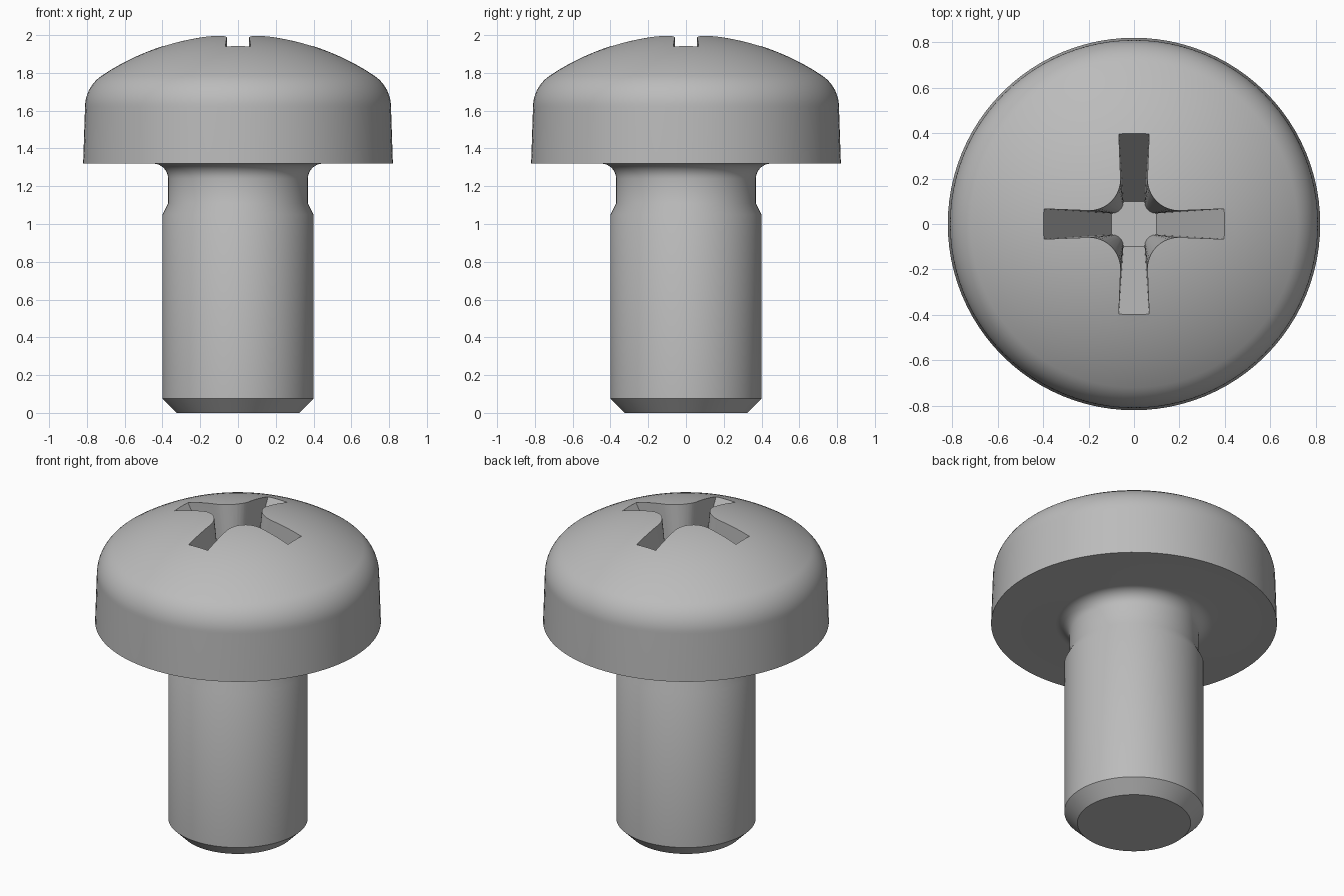
import bpy, bmesh, math

if "Cube" in bpy.data.objects:
    bpy.data.objects.remove(bpy.data.objects["Cube"])

SEG = 96
steel = bpy.data.materials.new("grey_steel")
steel.diffuse_color = (0.5, 0.5, 0.5, 1)
steel.use_nodes = True
steel.node_tree.nodes["Principled BSDF"].inputs["Base Color"].default_value = steel.diffuse_color


def make_object(name, bm):
    bmesh.ops.recalc_face_normals(bm, faces=bm.faces)
    mesh = bpy.data.meshes.new(name)
    bm.to_mesh(mesh)
    bm.free()
    obj = bpy.data.objects.new(name, mesh)
    bpy.context.collection.objects.link(obj)
    return obj


def loft(bm, rings):
    """Skin closed rings of equal point count and cap both ends."""
    rows = [[bm.verts.new(p) for p in ring] for ring in rings]
    n = len(rows[0])
    for a, b in zip(rows, rows[1:]):
        for i in range(n):
            j = (i + 1) % n
            bm.faces.new((a[i], a[j], b[j], b[i]))
    bm.faces.new(rows[0])
    bm.faces.new(rows[-1])


def circle(r, z):
    return [(r * math.cos(t), r * math.sin(t), z)
            for t in (2 * math.pi * i / SEG for i in range(SEG))]


# Screw profile: chamfered tip, shank, relieved neck
profile = [(0.325, 0), (0.4, 0.075), (0.4, 1.05), (0.37, 1.11), (0.37, 1.24)]
# Fillet under the head
for i in range(1, 9):
    a = math.pi / 2 * i / 8
    profile.append((0.45 - 0.08 * math.cos(a), 1.24 + 0.08 * math.sin(a)))
# Head side with slight draft
profile.append((0.82, 1.32))
# Rounded shoulder
dome_angle = math.asin(0.714 / 1.3)
for i in range(13):
    a = math.pi / 2 + (dome_angle - math.pi / 2) * i / 12
    profile.append((0.61 + 0.2 * math.sin(a), 1.619 + 0.2 * math.cos(a)))
# Shallow dome
for i in range(1, 15):
    a = dome_angle * (1 - i / 15)
    profile.append((1.3 * math.sin(a), 0.704 + 1.3 * math.cos(a)))

bm = bmesh.new()
loft(bm, [circle(r, z) for r, z in profile])
screw = make_object("screw", bm)


# Tapered cross recess with rounded inner corners
def cross(z):
    t = (z - 1.44) / (1.945 - 1.44)
    length = 0.1 + 0.3 * t
    w = 0.047 + 0.02 * t
    root = 0.047 + 0.011 * t
    r = 0.05 + 0.08 * t
    quarter = [(length, -w), (length, w)]
    for i in range(11):
        a = -math.pi / 2 - math.pi / 2 * i / 10
        quarter.append((root + r + r * math.cos(a), root + r + r * math.sin(a)))
    points = []
    for k in range(4):
        c, s = ((1, 0), (0, 1), (-1, 0), (0, -1))[k]
        points += [(x * c - y * s, x * s + y * c, z) for x, y in quarter]
    return points


bm = bmesh.new()
loft(bm, [cross(1.44), cross(2.06)])
cutter = make_object("recess_cutter", bm)
cutter.hide_render = True

cut = screw.modifiers.new("cross_recess", "BOOLEAN")
cut.operation = "DIFFERENCE"
cut.object = cutter
cut.solver = "EXACT"

# Bake the cut, then shade smooth while keeping edges sharp
bpy.context.view_layer.update()
graph = bpy.context.evaluated_depsgraph_get()
mesh = bpy.data.meshes.new_from_object(screw.evaluated_get(graph))
screw.modifiers.clear()
screw.data = mesh
mesh.materials.clear()
mesh.materials.append(steel)
bpy.data.objects.remove(cutter)

bpy.context.view_layer.objects.active = screw
screw.select_set(True)
bpy.ops.object.shade_smooth_by_angle(angle=math.radians(32))
